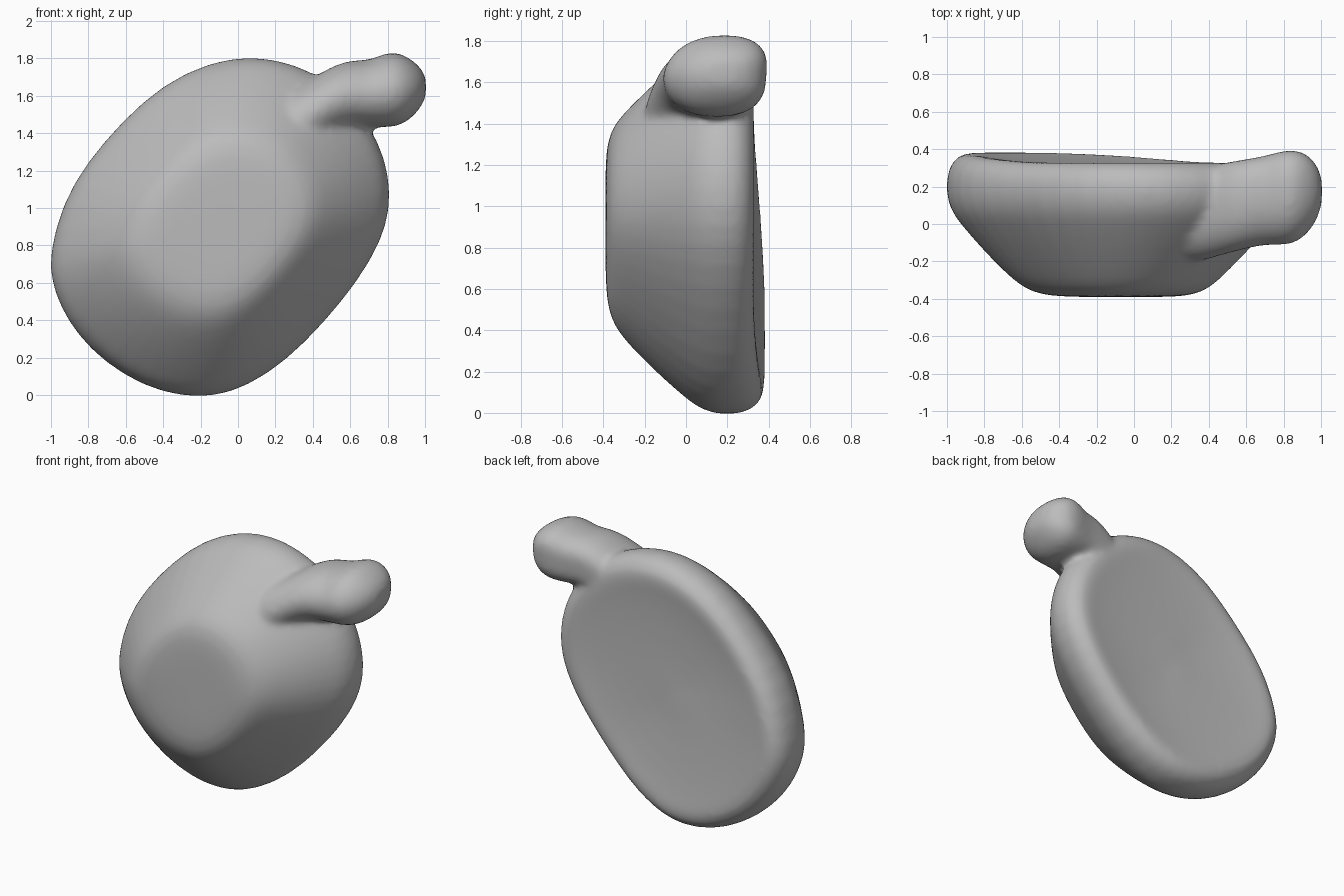
import bpy, bmesh, math

if "Cube" in bpy.data.objects:
    bpy.data.objects.remove(bpy.data.objects["Cube"])

grey = bpy.data.materials.new("plain grey")
grey.diffuse_color = (0.5, 0.5, 0.5, 1)
grey.use_nodes = True
grey.node_tree.nodes["Principled BSDF"].inputs["Base Color"].default_value = grey.diffuse_color

# Egg-shaped outline of the body (x, z)
OUTLINE = [(-1, .75), (-.985, .61), (-.94, .48), (-.85, .33), (-.7, .18), (-.5, .06),
           (-.3, .005), (-.12, .005), (.05, .06), (.25, .19), (.45, .39), (.63, .61),
           (.755, .82), (.805, 1.0), (.795, 1.18), (.745, 1.34), (.655, 1.49),
           (.54, 1.62), (.4, 1.71), (.25, 1.77), (.07, 1.8), (-.15, 1.77),
           (-.4, 1.65), (-.61, 1.46), (-.8, 1.24), (-.93, 1.02)]
CENTRE = (-.1, .91)

# Body layers from front to back (y, scale)
LAYERS = [(-.39, .12), (-.39, .34), (-.38, .46), (-.345, .56), (-.25, .67), (-.12, .81), (0, .925),
          (.06, .975), (.13, 1.005), (.2, 1.01), (.27, 1.005), (.33, .98), (.375, .93),
          (.388, .87), (.376, .77), (.362, .55), (.355, .2)]

# Handle sections along x (x, y low, y high, z low, z high)
HANDLE = [(.20, -.20, .24, 1.22, 1.60), (.32, -.215, .28, 1.24, 1.655), (.42, -.19, .31, 1.32, 1.71),
          (.52, -.16, .33, 1.40, 1.77), (.62, -.135, .345, 1.435, 1.795), (.70, -.12, .36, 1.43, 1.79),
          (.77, -.12, .38, 1.43, 1.825), (.84, -.12, .395, 1.43, 1.84), (.91, -.08, .38, 1.46, 1.81),
          (.965, -.01, .335, 1.52, 1.765), (.998, .07, .27, 1.57, 1.72), (1.006, .12, .22, 1.61, 1.68)]


def loft(bm, rings):
    """Skin a list of closed rings and cap both ends."""
    loops = [[bm.verts.new(p) for p in ring] for ring in rings]
    faces = [bm.faces.new(loops[0]), bm.faces.new(loops[-1][::-1])]
    for a, b in zip(loops, loops[1:]):
        for i in range(len(a)):
            j = (i + 1) % len(a)
            faces.append(bm.faces.new((a[i], b[i], b[j], a[j])))
    bmesh.ops.recalc_face_normals(bm, faces=faces)


def body_ring(y, s):
    """Scaled outline; the back thins away from the lower left end."""
    ring = []
    for px, pz in OUTLINE:
        x = CENTRE[0] + (px - CENTRE[0]) * s * 1.004
        z = CENTRE[1] + (pz - CENTRE[1]) * s * 1.006
        back = min(1, max(0, (y - .15) / .2))
        thin = back * .055 * min(1, max(0, (x + z + .3) / 1.05))
        front = .02 * max(0, .6 - x - z) if y < -.3 else 0
        ring.append((x, y + front - thin, z))
    return ring


def handle_ring(x, y0, y1, z0, z1, n=20):
    """Squared oval section, pointed toward the front."""
    ring = []
    for i in range(n):
        a = 2 * math.pi * i / n
        c, s = math.cos(a), math.sin(a)
        c, s = math.copysign(abs(c) ** .85, c), math.copysign(abs(s) ** .85, s)
        skew = (.05 * max(0, s) + .02 * max(0, -s)) * (y1 - y0) / .5
        ring.append((x, (y0 + y1) / 2 + (y1 - y0) / 2 * c + skew, (z0 + z1) / 2 + (z1 - z0) / 2 * s))
    return ring


# Body and handle, fused into one soft skin
bm = bmesh.new()
loft(bm, [body_ring(*l) for l in LAYERS])
loft(bm, [handle_ring(*h) for h in HANDLE])
mesh = bpy.data.meshes.new("body_with_handle")
bm.to_mesh(mesh)
bm.free()
mesh.materials.append(grey)
body = bpy.data.objects.new("body_with_handle", mesh)
bpy.context.collection.objects.link(body)

sub = body.modifiers.new("round", 'SUBSURF')
sub.levels = sub.render_levels = 1
fuse = body.modifiers.new("fuse", 'REMESH')
fuse.mode = 'VOXEL'
fuse.voxel_size = .02
fuse.use_smooth_shade = True
soft = body.modifiers.new("soften", 'SMOOTH')
soft.factor = .5
soft.iterations = 10
